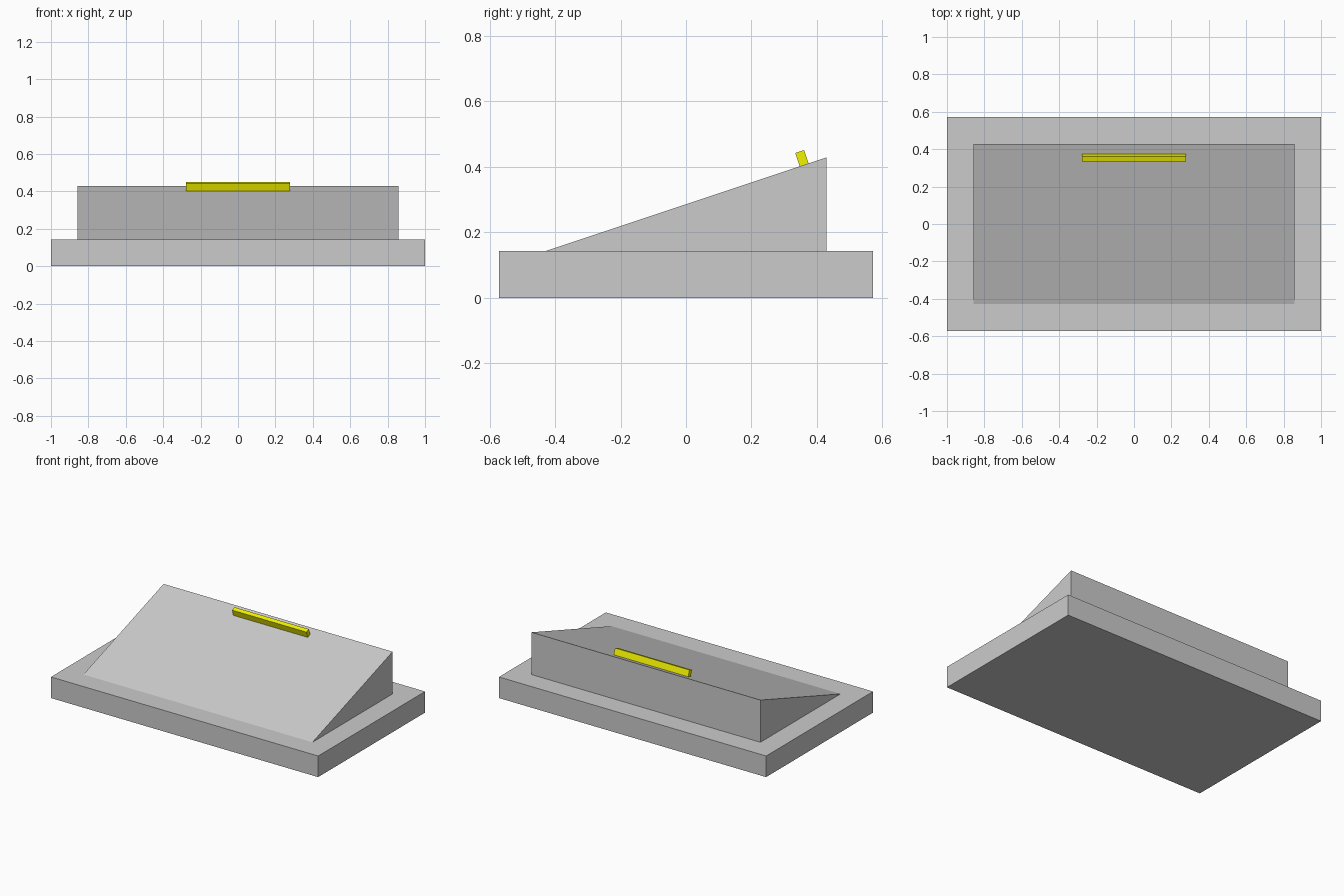
import bpy, bmesh, math
from mathutils import Vector

if "Cube" in bpy.data.objects:
    bpy.data.objects.remove(bpy.data.objects["Cube"])


def box(name, size, location, tilt=0.0):
    bpy.ops.mesh.primitive_cube_add(size=1, location=location, rotation=(tilt, 0, 0))
    ob = bpy.context.object
    ob.name = name
    ob.scale = size
    return ob


def extrude_profile_x(name, profile, half_width):
    bm = bmesh.new()
    face = bm.faces.new([bm.verts.new((-half_width, y, z)) for y, z in profile])
    ext = bmesh.ops.extrude_face_region(bm, geom=[face])["geom"]
    verts = [g for g in ext if isinstance(g, bmesh.types.BMVert)]
    bmesh.ops.translate(bm, verts=verts, vec=(2 * half_width, 0, 0))
    bmesh.ops.recalc_face_normals(bm, faces=bm.faces)
    mesh = bpy.data.meshes.new(name)
    bm.to_mesh(mesh)
    bm.free()
    ob = bpy.data.objects.new(name, mesh)
    bpy.context.collection.objects.link(ob)
    return ob


base_h, half_depth, top_z = 1 / 7, 3 / 7, 3 / 7
slope = math.atan2(top_z - base_h, 2 * half_depth)

# Flat base slab
box("base_slab", (2, 8 / 7, base_h), (0, 0, base_h / 2))

# Sloped wedge body
extrude_profile_x("sloped_body", [(-half_depth, base_h), (half_depth, base_h),
                                  (half_depth, top_z)], 6 / 7)

# Yellow bar resting on the slope
bar_h, bar_y = 0.043, 0.361
foot = Vector((0, bar_y, base_h + (bar_y + half_depth) * math.tan(slope)))
normal = Vector((0, -math.sin(slope), math.cos(slope)))
bar = box("yellow_bar", (0.557, 0.0286, bar_h), foot + normal * bar_h / 2, slope)
yellow = bpy.data.materials.new("yellow")
yellow.diffuse_color = (0.9, 0.9, 0.0, 1)
yellow.use_nodes = True
yellow.node_tree.nodes["Principled BSDF"].inputs["Base Color"].default_value = yellow.diffuse_color
bar.data.materials.append(yellow)
